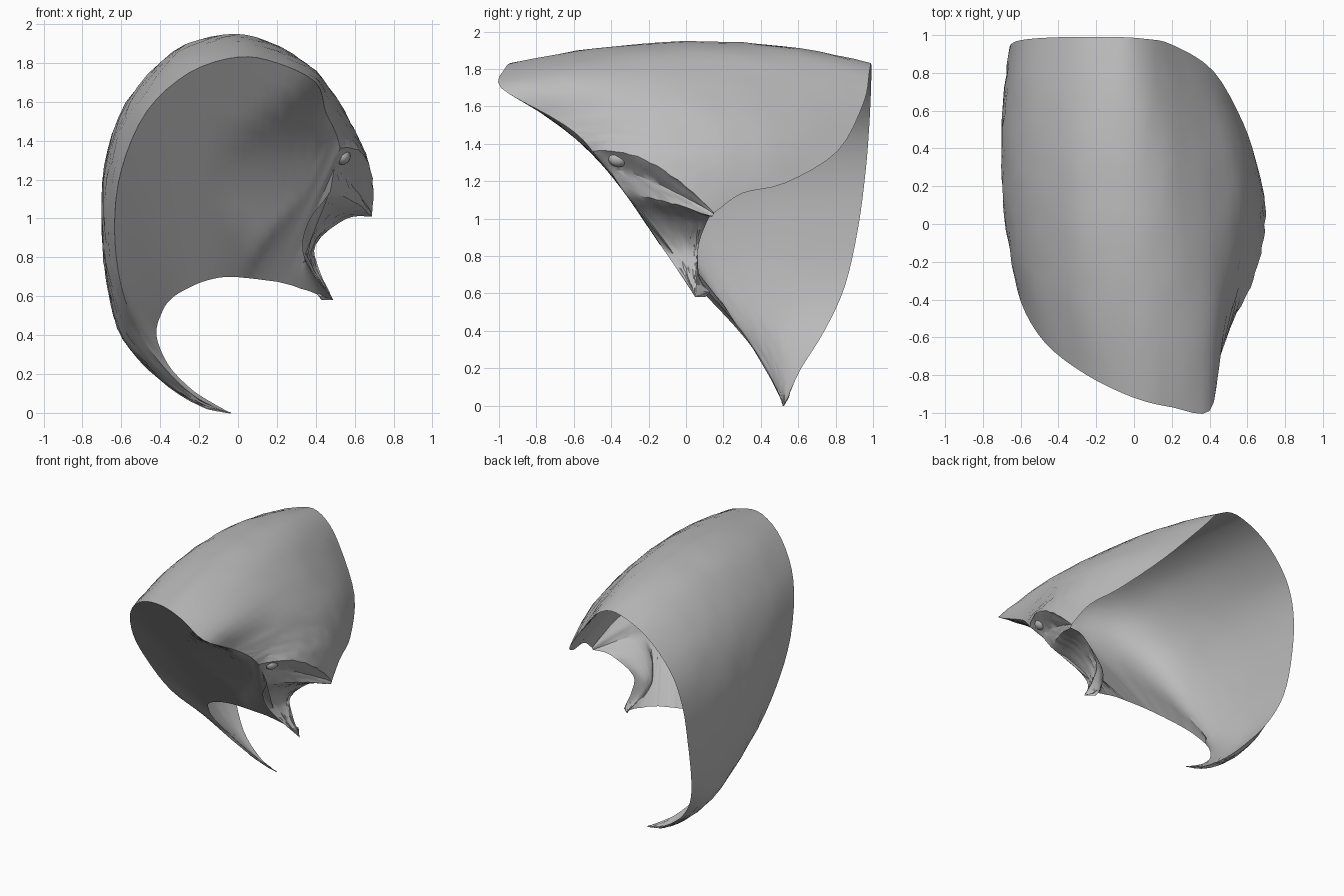
import bpy, bmesh, random
from mathutils import Vector
from mathutils.bvhtree import BVHTree

if "Cube" in bpy.data.objects:
    bpy.data.objects.remove(bpy.data.objects["Cube"])
random.seed(4)

# Stations run from the lower tip, up the left wall, over the crown and down the right flap.
# front rim, middle and back rim of the outer wall
FRONT = [(-.04, .52, 0), (-.2, .49, .07), (-.35, .42, .2), (-.5, .29, .4), (-.6, .05, .65),
         (-.635, -.18, .95), (-.6, -.41, 1.25), (-.47, -.63, 1.55), (-.25, -.8, 1.75), (0, -.92, 1.83),
         (.2, -.97, 1.8), (.4, -.99, 1.7)]
MIDDLE = [(-.04, .52, 0), (-.2, .53, .04), (-.41, .52, .18), (-.59, .48, .38), (-.665, .4, .63),
          (-.7, .33, .93), (-.685, .27, 1.27), (-.57, .2, 1.6), (-.33, .12, 1.86), (-.08, .1, 1.945),
          (.15, .05, 1.91), (.37, 0, 1.76)]
BACK = [(-.04, .52, 0), (-.2, .55, .055), (-.38, .61, .19), (-.55, .74, .4), (-.64, .85, .64),
        (-.66, .92, .95), (-.64, .96, 1.25), (-.55, .98, 1.5), (-.35, .99, 1.72), (-.1, .99, 1.83),
        (.06, .98, 1.78), (.2, .95, 1.62)]
# right side: wall edge, socket, ridge and flap
FRONT += [(.45, -.73, 1.55), (.485, -.62, 1.48), (.51, -.55, 1.42), (.525, -.5, 1.36), (.495, -.41, 1.26),
          (.475, -.33, 1.14), (.37, -.23, 1.0), (.33, -.137, .86), (.37, -.055, .74), (.49, .05, .58)]
MIDDLE += [(.53, .08, 1.57), (.6, .03, 1.45), (.64, -.06, 1.37), (.665, -.19, 1.3), (.56, -.2, 1.21),
           (.59, -.1, 1.09), (.47, -.04, 1.0), (.37, 0, .86), (.4, .02, .73), (.49, .05, .58)]
BACK += [(.42, .81, 1.36), (.58, .53, 1.19), (.655, .3, 1.135), (.69, .15, 1.03), (.69, .15, 1.025),
         (.69, .14, 1.01), (.56, .12, 1.0), (.4, .07, .87), (.42, .06, .73), (.49, .05, .58)]
# lower arc of the front plate, as x and z
ARC = [(-.04, 0), (-.18, .08), (-.26, .14), (-.36, .25), (-.42, .4), (-.39, .52), (-.34, .59), (-.26, .64),
       (-.18, .675), (-.1, .695), (-.03, .7), (.03, .695), (.08, .69), (.12, .685), (.16, .68), (.2, .675),
       (.24, .665), (.28, .655), (.32, .64), (.37, .625), (.43, .6), (.49, .58)]
ARC = [(x, .52 - .36 * z - .5 * z * z - .1 * max(x - .2, 0), z) for x, z in ARC]
ARC[-1] = FRONT[-1]
# rearmost profile of the plate, as z and y
PROFILE = [(.58, .05), (1.15, -.335), (1.35, -.5), (1.52, -.7), (1.7, -.99)]
STEPS, ACROSS, EDGE = 4, 18, 15


def smooth_path(points):
    """Catmull-Rom curve through the points, straight across the socket."""
    p = [Vector(q) for q in points]
    out = []
    for i in range(len(p) - 1):
        a, b, c, d = p[max(i - 1, 0)], p[i], p[i + 1], p[min(i + 2, len(p) - 1)]
        if i == EDGE - 1:
            d = 2 * c - b
        for k in range(STEPS):
            t = k / STEPS
            if EDGE <= i <= EDGE + 1:
                out.append(b.lerp(c, t))
            else:
                out.append(.5 * (2 * b + (c - a) * t + (2 * a - 5 * b + 4 * c - d) * t * t
                                 + (3 * b - a - 3 * c + d) * t ** 3))
    return out + [p[-1]]


def wall_point(s, f, m, b, a, t):
    return f * (1 - t) * (1 - 2 * t) + m * 4 * t * (1 - t) + b * t * (2 * t - 1)


def plate_point(s, f, m, b, a, t):
    p = f.lerp(a, t)
    if 0 < t < 1:
        for (z0, y0), (z1, y1) in zip(PROFILE, PROFILE[1:]):
            if z0 <= p.z <= z1:
                p.y = max(p.y, y0 + (y1 - y0) * (p.z - z0) / (z1 - z0))
    return p


def bowl_point(s, f, m, b, a, t):
    # the hollow hugs the wall and is kept behind the plate and inside the flap
    k = min(max((s - 13) / 2, 0), 1)
    strength = 3 - k
    inset = []
    for p in (m, f):
        d = Vector((-.05 - p.x, 0, 1 - p.z)).normalized() * .04 * min(s / 4, 1)
        inset.append(p + d * (1 - k) + Vector((-.07, .06, 0)) * k)
    w = [(1 - t) ** 3, 3 * strength * t * (1 - t) ** 2, 3 * strength * t * t * (1 - t), t ** 3]
    p = (b * w[0] + inset[0] * w[1] + inset[1] * w[2] + a * w[3]) / sum(w)
    if 0 < t < 1 and s > 4:
        hit = plate_tree.ray_cast(p - Vector((0, .03, 0)), Vector((0, 1, 0)), .4)[0]
        if hit:
            p.y = hit.y + .03
        if s > EDGE:
            hit = flap_tree.ray_cast(p + Vector((.015, 0, 0)), Vector((-1, 0, 0)), .15)[0]
            if hit:
                p.x = hit.x - .015
    return p


rails = list(zip(*[smooth_path(c) for c in (FRONT, MIDDLE, BACK, ARC)]))
bm = bmesh.new()


def add_surface(func, across, rough=0.0):
    grid, quads = [], []
    for i, r in enumerate(rails):
        row = []
        for j in range(across + 1):
            p = func(i / STEPS, *r, j / across)
            if 0 < j < across and i < len(rails) - 1:
                p = p + Vector([random.uniform(-rough, rough) for _ in range(3)])
            row.append(bm.verts.new(p))
        grid.append(row)
    for r, s in zip(grid, grid[1:]):
        for j in range(across):
            bm.faces.new((r[j], r[j + 1], s[j + 1], s[j]))
    return grid


def tree_of(grid):
    n = len(grid[0])
    polys = [(i * n + j, i * n + j + 1, i * n + n + j + 1, i * n + n + j)
             for i in range(len(grid) - 1) for j in range(n - 1)]
    return BVHTree.FromPolygons([v.co.copy() for row in grid for v in row], polys)


# outer wall, front plate and hollow inside
wall = add_surface(wall_point, ACROSS, .004)
plate_tree = tree_of(add_surface(plate_point, 12))
flap_tree = tree_of(wall[(EDGE + 1) * STEPS:])
add_surface(bowl_point, ACROSS, .002)
bmesh.ops.remove_doubles(bm, verts=bm.verts, dist=.0005)
bmesh.ops.dissolve_degenerate(bm, edges=bm.edges, dist=.0005)
bmesh.ops.recalc_face_normals(bm, faces=bm.faces)

grey = bpy.data.materials.new("light grey")
grey.diffuse_color = (.5, .5, .5, 1)
grey.use_nodes = True
grey.node_tree.nodes["Principled BSDF"].inputs["Base Color"].default_value = grey.diffuse_color


def finish(obj, angle):
    obj.data.materials.append(grey)
    bpy.ops.object.select_all(action='DESELECT')
    obj.select_set(True)
    bpy.context.view_layer.objects.active = obj
    bpy.ops.object.shade_smooth_by_angle(angle=angle)


mesh = bpy.data.meshes.new("shell")
bm.to_mesh(mesh)
bm.free()
shell = bpy.data.objects.new("shell", mesh)
bpy.context.collection.objects.link(shell)
finish(shell, .5)

# small knob inside the side socket
bpy.ops.mesh.primitive_uv_sphere_add(segments=16, ring_count=8, radius=.055, location=(.535, -.36, 1.32))
knob = bpy.context.object
knob.name = "socket_knob"
knob.scale = (.8, 1, .8)
finish(knob, .6)
